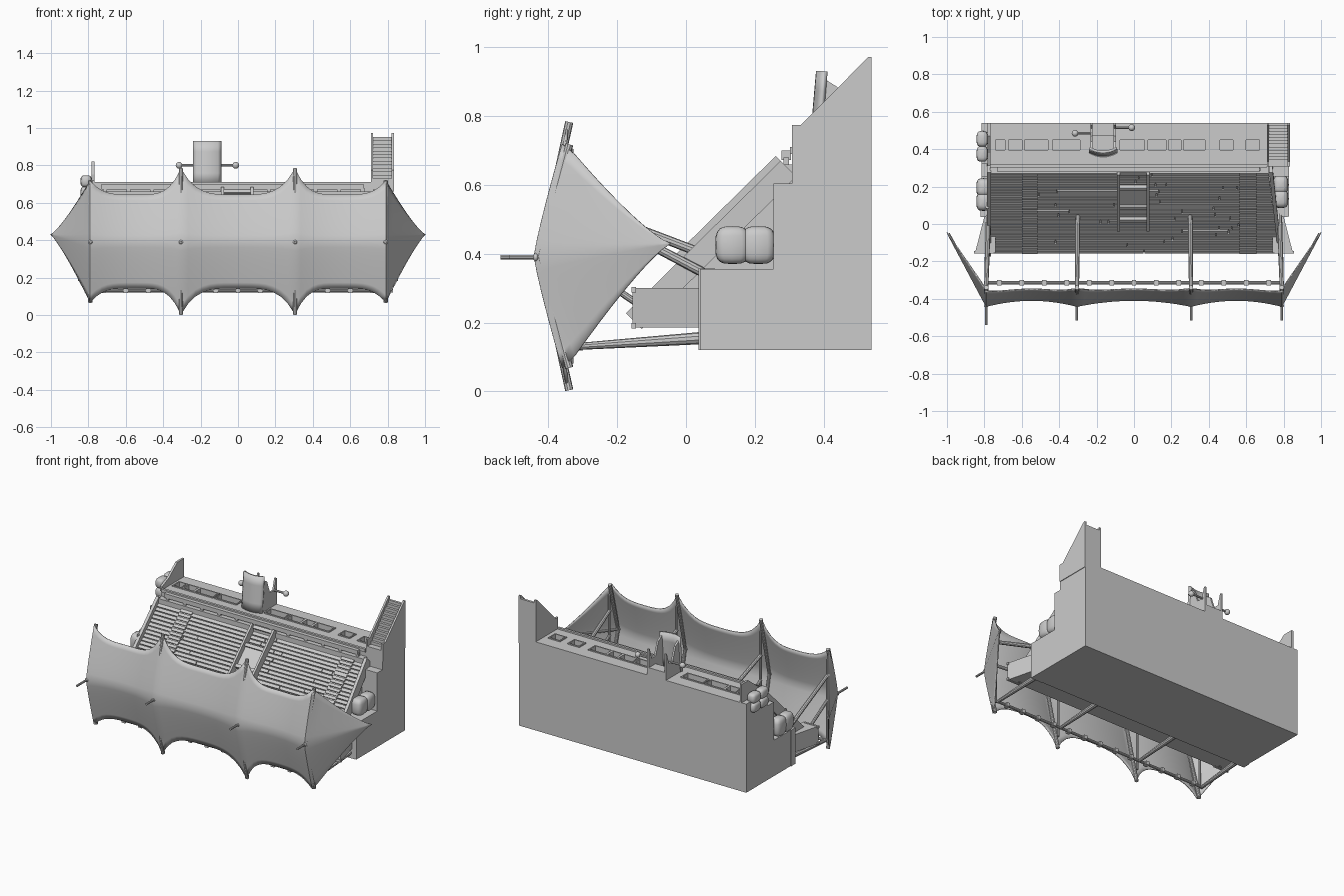
import bpy, bmesh, math, random
from mathutils import Vector

if "Cube" in bpy.data.objects:
    bpy.data.objects.remove(bpy.data.objects["Cube"])

random.seed(3)
grey = bpy.data.materials.new("grey")
grey.diffuse_color = (0.6, 0.6, 0.6, 1)
grey.use_nodes = True
grey.node_tree.nodes["Principled BSDF"].inputs["Base Color"].default_value = grey.diffuse_color


def finish(name, bm, smooth=False):
    bmesh.ops.recalc_face_normals(bm, faces=bm.faces)
    me = bpy.data.meshes.new(name)
    bm.to_mesh(me)
    bm.free()
    me.materials.append(grey)
    ob = bpy.data.objects.new(name, me)
    bpy.context.collection.objects.link(ob)
    if smooth:
        for o in bpy.context.selected_objects:
            o.select_set(False)
        ob.select_set(True)
        bpy.context.view_layer.objects.active = ob
        bpy.ops.object.shade_smooth_by_angle(angle=math.radians(35))
    return ob


def add_box(bm, x0, x1, y0, y1, z0, z1):
    vs = bmesh.ops.create_cube(bm, size=1)["verts"]
    for v in vs:
        v.co = ((x0 + x1) / 2 + v.co.x * (x1 - x0), (y0 + y1) / 2 + v.co.y * (y1 - y0),
                (z0 + z1) / 2 + v.co.z * (z1 - z0))
    return vs


def boxes(name, items):
    bm = bmesh.new()
    for b in items:
        add_box(bm, *b)
    return finish(name, bm)


def profile(name, pts, x0, x1):
    """Extrude a (y, z) outline along x."""
    bm = bmesh.new()
    f = bm.faces.new([bm.verts.new((x0, y, z)) for y, z in pts])
    r = bmesh.ops.extrude_face_region(bm, geom=[f])
    for v in r["geom"]:
        if isinstance(v, bmesh.types.BMVert):
            v.co.x = x1
    return finish(name, bm)


def rod(name, a, b, r, r2=None, seg=10):
    a, b = Vector(a), Vector(b)
    bm = bmesh.new()
    vs = bmesh.ops.create_cone(bm, cap_ends=True, segments=seg, radius1=r,
                               radius2=r2 or r, depth=(b - a).length)["verts"]
    q = Vector((0, 0, 1)).rotation_difference(b - a)
    for v in vs:
        v.co = q @ v.co + (a + b) / 2
    return finish(name, bm, True)


def sack(name, c, half, power=0.6):
    """Rounded, bulging bundle."""
    bm = bmesh.new()
    for v in bmesh.ops.create_uvsphere(bm, u_segments=16, v_segments=10, radius=1)["verts"]:
        p = [math.copysign(abs(k) ** power, k) for k in v.co]
        v.co = [c[i] + half[i] * p[i] for i in range(3)]
    return finish(name, bm, True)


# main body with sloped front and overhanging lower edge
body = profile("main_body", [(.54, .12), (.54, .70), (.31, .70), (.31, .64), (.27, .615), (-.15, .20),
                             (-.15, .185), (.04, .185), (.04, .12)], -.77, .72)
# window pits in the upper deck
pits = [(-.74, -.69), (-.67, -.60), (-.585, -.46), (-.435, -.29), (-.075, .055), (.075, .17),
        (.185, .25), (.265, .38), (.46, .53), (.60, .67)]
cut = boxes("window_cutter", [(a, b, .395, .45, .67, .75) for a, b in pits])
cut.hide_render = True
cut.hide_viewport = True
m = body.modifiers.new("pits", "BOOLEAN")
m.object = cut
m.solver = "EXACT"
rims = []
for a, b in pits:
    rims += [(a - .008, b + .008, y, y + .008, .699, .707) for y in (.387, .45)]
    rims += [(x, x + .008, .395, .45, .699, .707) for x in (a - .008, b)]
boxes("window_rims", rims)

# stepped end blocks
profile("right_end_block", [(.04, .12), (.04, .355), (.255, .355), (.255, .605), (.308, .605), (.308, .73),
                            (.54, .73), (.54, .12)], .72, .83)
profile("left_end_block", [(.04, .12), (.04, .355), (.255, .355), (.255, .605), (.32, .605), (.32, .64),
                           (.49, .64), (.49, .70), (.54, .70), (.54, .12)], -.815, -.77)

# stairway: treads between two sloped cheeks
for n, x in (("inner_cheek", .71), ("outer_cheek", .822)):
    profile("stair_" + n, [(.308, .66), (.308, .775), (.335, .775), (.53, .972), (.54, .972), (.54, .66)], x, x + .012)
boxes("stair_treads", [(.72, .825, .345 + i * .0163, .54, .73 + i * .0185, .73 + (i + 1) * .0185)
                       for i in range(12)])
profile("left_cheek", [(.31, .69), (.31, .72), (.38, .75), (.47, .82), (.54, .82), (.54, .69)], -.782, -.768)


# sloped planking, in rows along the 45 degree front
def on_slope(bm, x0, x1, t0, t1, h0, h1):
    """Box lying on the slope; t runs along y, h is the height off the boards."""
    for v in add_box(bm, x0, x1, t0, t1, h0, h1):
        t, h = v.co.y, v.co.z
        v.co.y, v.co.z = t - h * .707, .35 + t * .985 + h * .707


bm = bmesh.new()
rows = 24
step = .43 / rows
for i in range(rows):
    y = -.15 + i * step
    right = .775 - .055 * i / rows
    ends = [-.77] + sorted(random.uniform(-.6, .6) for _ in range(2)) + [right]
    for a, b in zip(ends, ends[1:]):
        on_slope(bm, a + .002, b - .002, y, y + step - .004, -.01, .008 + random.uniform(0, .005))
finish("slope_planks", bm)
bm = bmesh.new()
for x0, x1 in ((-.6, -.515), (.565, .655)):
    for i in range(rows):
        y = -.145 + i * step
        on_slope(bm, x0, x1, y, y + step * .7, 0, .02)
finish("slope_walkways", bm)
bm = bmesh.new()
on_slope(bm, -.785, -.765, -.15, .30, -.03, .035)
vs = set(bm.verts)
on_slope(bm, .72, .74, -.15, .30, -.03, .035)
for v in bm.verts:
    if v not in vs:
        v.co.x += max(0, .3 - v.co.y) * .11
finish("slope_edge_boards", bm)

# chute in the middle of the slope
bm = bmesh.new()
for x in (-.09, .068):
    on_slope(bm, x, x + .014, .0, .30, 0, .055)
for t in (.03, .10, .20, .285):
    on_slope(bm, -.08, .07, t, t + .015, 0, .035)
on_slope(bm, -.08, .07, .11, .20, 0, .02)
finish("chute", bm)

# parapet and rail above the slope
boxes("parapet", [(-.77, .72, .27, .31, .60, .66), (-.73, .67, .278, .305, .672, .70),
                  (-.77, .71, .302, .318, .69, .71)]
      + [(-.72 + i * .125, -.70 + i * .125, .283, .30, .65, .68) for i in range(12)])

# lookout: curved shield with two side walls
bm = bmesh.new()
grid = []
for j in range(5):
    z = .70 + .23 * j / 4
    grid.append([bm.verts.new((-.165 + .07 * u, .372 + .02 * u * u + .02 * j / 4, z))
                 for u in [k / 4 - 1 for k in range(9)]])
for r0, r1 in zip(grid, grid[1:]):
    for k in range(8):
        bm.faces.new((r0[k], r0[k + 1], r1[k + 1], r1[k]))
shield = finish("lookout_shield", bm, True)
m = shield.modifiers.new("thick", "SOLIDIFY")
m.thickness = .014
for x in (-.233, -.109):
    profile("lookout_wall", [(.39, .70), (.40, .91), (.44, .885), (.47, .80), (.51, .80), (.53, .87),
                             (.54, .87), (.54, .70)], x, x + .012)
boxes("lookout_bench", [(-.225, -.105, .47, .54, .70, .75)])
for x0, x1, y in ((-.23, -.315, .485), (-.10, -.012, .515)):
    rod("lookout_arm", (x0, y, .80), (x1, y, .80), .007)
    sack("lookout_arm_knob", (x1, y, .80), (.018, .018, .018), 1)

# flared side boxes by the lower slope
for s in (-1, 1):
    bm = bmesh.new()
    for v in add_box(bm, .74, .85, -.155, .04, .185, .30):
        if v.co.y > 0 and v.co.x > .8:
            v.co.x = .80
    for z in (.185, .29):
        add_box(bm, .75, .855, -.158, -.145, z - .003, z + .013)
    for v in bm.verts:
        v.co.x *= s
    finish("side_box", bm)
    boxes("front_corner", [(min(s * .74, s * .82), max(s * .74, s * .82), .037, .085, .12, .357)])

# bundles and barrels on the end ledges
for y in (.135, .21):
    sack("right_bundle", (.785, y, .425), (.04, .05, .055))
    sack("left_bundle", (-.805, y - .015, .425), (.038, .05, .06))
for y in (.375, .455):
    for z in (.655, .715):
        sack("left_barrel", (-.812, y, z), (.03, .042, .032))
rod("ledge_post", (-.785, .09, .35), (-.785, .09, .49), .009)


# sail: scalloped panels hung between four ribs, with swept side wings
RIBS = [(-.79, .325), (-.305, .39), (.305, .39), (.79, .325)]
MID = .393


def rib_point(x, h, t):
    return Vector((x, -.44 + .092 * abs(t) ** 1.15, MID + h * t))


N, T = 16, 16
cols = []
tip = {-1: Vector((-1, -.045, .43)), 1: Vector((1, -.045, .43))}


def wing(s):
    out = []
    for i in range(1, 13):
        v = i / 12
        col = []
        for j in range(T + 1):
            t = 2 * j / T - 1
            base = rib_point(s * .79, .325, t)
            p = base.lerp(tip[s], v)
            p.z = MID + (.43 - MID) * v + .325 * t * max(1 - v, .004) ** 1.22
            col.append(p)
        out.append(col)
    return out


cols += wing(-1)[::-1]
for k in range(3):
    (xa, ha), (xb, hb) = RIBS[k], RIBS[k + 1]
    for i in range(N + (k == 2)):
        u = 2 * i / N - 1
        x = xa + (xb - xa) * (u + 1) / 2
        h = .25 + ((ha if u < 0 else hb) - .25) * abs(u) ** 4
        col = []
        for j in range(T + 1):
            t = 2 * j / T - 1
            p = rib_point(x, h, t)
            p.y = -.44 + .092 * (abs(p.z - MID) / .36) ** 1.15 + .032 * (1 - u * u)
            p.y = min(p.y, -.345)
            col.append(p)
        cols.append(col)
cols += wing(1)
bm = bmesh.new()
vg = [[bm.verts.new(p) for p in c] for c in cols]
for c0, c1 in zip(vg, vg[1:]):
    for j in range(T):
        bm.faces.new((c0[j], c1[j], c1[j + 1], c0[j + 1]))
sail = finish("sail", bm, True)
m = sail.modifiers.new("cloth", "SOLIDIFY")
m.thickness = .006
m.offset = 0

# rib spars, trusses, struts and forward pegs
for x, h in RIBS:
    outer = abs(x) > .5
    off = Vector((0, .014, 0))
    mid = rib_point(x, h, 0) + off
    for t in (-1, 1):
        rod("rib_spar", mid, rib_point(x, h, t) + off * .6, .01, .012)
    xi = x * .985
    rod("rib_brace", (x, -.335, MID - h * .8), (x, -.335, MID + h * .8), .008)
    rod("upper_strut", (x, -.34, .55), (xi, .05, .345 if outer else .40), .012, .014)
    rod("lower_strut", (x, -.32, .13), (xi, .05, .155), .010, .018)
    rod("middle_strut", (x, -.34, .39), (xi, -.12, .24), .010)
    rod("peg", (x, -.54 if x < -.5 else -.515, .39), (x, -.42, .39), .007)
    sack("peg_collar", (x, -.437, .39), (.012, .008, .012), 1)
for s in (-1, 1):
    rod("wing_spar", (s * .79, -.415, .395), (s * .99, -.05, .429), .008, .005)
rod("lower_beam", (-.79, -.315, .13), (.79, -.315, .13), .009)
for i in range(13):
    x = -.72 + i * .12
    boxes("beam_clip", [(x - .012, x + .012, -.33, -.30, .118, .142)])
